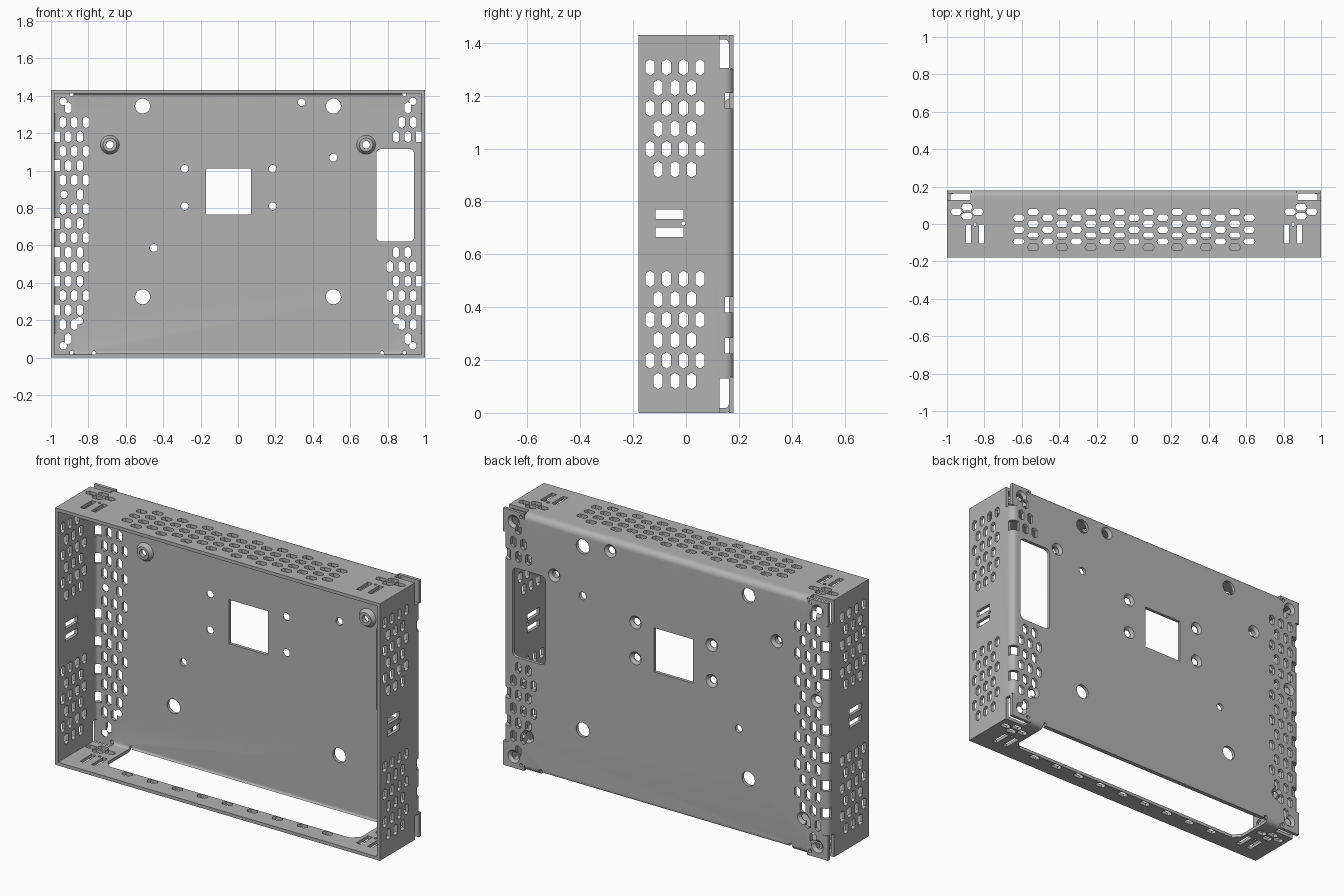
import bpy, bmesh, math
from mathutils import Vector

if "Cube" in bpy.data.objects:
    bpy.data.objects.remove(bpy.data.objects["Cube"])

W, D, H, T = 1.0, 0.18, 1.43, 0.018      # half width, half depth, height, sheet thickness
P = 0.0772                               # vent row pitch

grey = bpy.data.materials.new("sheet_metal_grey")
grey.use_nodes = True
grey.diffuse_color = (0.45, 0.45, 0.45, 1)
grey.node_tree.nodes["Principled BSDF"].inputs["Base Color"].default_value = (0.45, 0.45, 0.45, 1)


def place(axis, u, v, w):
    return {"x": Vector((w, u, v)), "y": Vector((u, w, v)), "z": Vector((u, v, w))}[axis]


def prism(bm, axis, pts, lo, hi, end=None):
    """Extrude a 2D outline along an axis; end gives a different outline at hi."""
    a = [bm.verts.new(place(axis, u, v, lo)) for u, v in pts]
    b = [bm.verts.new(place(axis, u, v, hi)) for u, v in (end or pts)]
    faces = [bm.faces.new(a), bm.faces.new(b)]
    for i in range(len(a)):
        j = (i + 1) % len(a)
        faces.append(bm.faces.new((a[i], a[j], b[j], b[i])))
    bmesh.ops.recalc_face_normals(bm, faces=faces)


def rect(u0, u1, v0, v1):
    return [(u0, v0), (u1, v0), (u1, v1), (u0, v1)]


def circle(u, v, r, n=24):
    return [(u + r * math.cos(i * math.tau / n), v + r * math.sin(i * math.tau / n)) for i in range(n)]


def hexagon(u, v, flat=False):
    pts = [(0, .031), (-.017, .02), (-.017, -.02), (0, -.031), (.017, -.02), (.017, .02)]
    return [(u + b, v + a) if flat else (u + a, v + b) for a, b in pts]


def round_rect(u0, u1, v0, v1, r):
    pts = []
    for k, (u, v) in enumerate([(u1 - r, v1 - r), (u0 + r, v1 - r), (u0 + r, v0 + r), (u1 - r, v0 + r)]):
        for i in range(5):
            t = (k + i / 4) * math.pi / 2
            pts.append((u + r * math.cos(t), v + r * math.sin(t)))
    return pts


def make(name, bm):
    me = bpy.data.meshes.new(name)
    bm.to_mesh(me)
    bm.free()
    me.materials.append(grey)
    ob = bpy.data.objects.new(name, me)
    bpy.context.scene.collection.objects.link(ob)
    return ob


def combine(target, bm, operation="DIFFERENCE"):
    tool = make("helper", bm)
    tool.hide_render = True
    mod = target.modifiers.new("combine", "BOOLEAN")
    mod.operation, mod.object, mod.solver, mod.use_self = operation, tool, "EXACT", True
    bpy.context.view_layer.objects.active = target
    bpy.ops.object.modifier_apply(modifier=mod.name)
    bpy.data.objects.remove(tool)


def tray(inset, front, back, radius):
    """Box whose rear edges are rounded like a sheet metal bend."""
    bm = bmesh.new()
    prism(bm, "y", rect(-W + inset, W - inset, inset, H - inset), front, back)
    rear = [e for e in bm.edges if all(abs(v.co.y - back) < 1e-5 for v in e.verts)]
    bmesh.ops.bevel(bm, geom=rear, offset=radius, segments=5, profile=0.5, affect="EDGES")
    return bm


# Folded shell, open at the front
shell = make("enclosure_shell", tray(0, -D, D, 0.032))
combine(shell, tray(T, -D - .1, D - T, 0.016))

# Cut away the bends at the corners and the large opening in the floor
bm = bmesh.new()
for s in (-1, 1):
    for z0, z1 in ((-.1, .13), (1.305, 1.6)):
        prism(bm, "y", rect(*sorted((s * .875, s * 1.1)), z0, z1), .127, .3)
combine(shell, bm)
bm = bmesh.new()
prism(bm, "z", [(-.78, .3), (-.78, -.03), (-.74, -.072), (.74, -.072), (.78, -.03), (.78, .3)], -.1, .02)
combine(shell, bm)

# Flat corner tabs
bm = bmesh.new()
for s in (-1, 1):
    for z0, z1 in ((0, .135), (1.3, H)):
        prism(bm, "y", rect(*sorted((s * .87, s * W)), z0, z1), D - T, D)
combine(shell, bm, "UNION")

# Raised mounting dimples inside
bosses = [(-.685, 1.138), (.685, 1.138)]
bm = bmesh.new()
for u, v in bosses:
    prism(bm, "y", circle(u, v, .036, 32), .14, .17, circle(u, v, .056, 32))
combine(shell, bm, "UNION")

cut = bmesh.new()
# Back plate vents and notches through the side bends
for n in range(17):
    z = .1 + n * P
    for s in (-1, 1):
        if s > 0 and 7 <= n <= 13:
            continue
        xs = [.937, .875, .812] if n % 2 else [.908, .845]
        if n in (0, 16):
            xs = [.908]
        if n == 1 or (n == 15 and s > 0):
            xs = xs[:2]
        if n == 10:
            xs = [.845]
        for x in xs:
            prism(cut, "y", hexagon(s * x, z), .15, .2)
        if n % 2 == 0 and n not in (0, 10, 16) and not (s > 0 and n == 6):
            prism(cut, "y", rect(*sorted((s * .953, s * 1.05)), z - .029, z + .029), .147, .25)

# Back plate windows and plain holes
prism(cut, "y", rect(-.17, .07, .765, 1.01), .1, .3)
prism(cut, "y", round_rect(.74, .942, .62, 1.115, .025), .1, .3)
for s in (-1, 1):
    for z in (.325, 1.345):
        prism(cut, "y", circle(s * .51, z, .04), .1, .3)
for u, v in ((.51, 1.07), (-.45, .587)):
    prism(cut, "y", circle(u, v, .021), .1, .3)

# Side wall vents, strap slots and pin holes, cut through both sides
for base in (.121, .921):
    for i in range(6):
        ys = [-.136, -.073, -.01, .053] if i % 2 else [-.105, -.042, .021]
        for y in ys:
            prism(cut, "x", hexagon(y, base + i * P), -1.1, 1.1)
for z in (.683, .751):
    prism(cut, "x", rect(-.115, -.01, z - .018, z + .018), -1.1, 1.1)
prism(cut, "x", circle(-.01, .717, .008, 12), -1.1, 1.1)

# Top and floor vents, strap slots and pin holes
for lo, hi in ((-.05, .05), (H - .05, H + .05)):
    for r in range(7):
        if lo < 0 and r != 5:
            continue
        count = 9 if r % 2 else 8
        for i in range(count):
            prism(cut, "z", hexagon((i - (count - 1) / 2) * .154, .064 - r * .0315, True), lo, hi)
    for s in (-1, 1):
        for x in (.815, .885):
            prism(cut, "z", rect(s * x - .014, s * x + .014, -.105, -.003), lo, hi)
        prism(cut, "z", circle(s * .85, -.003, .008, 12), lo, hi)
        for x, y in ((.95, .066), (.835, .066), (.893, .09), (.893, .042)):
            prism(cut, "z", hexagon(s * x, y, True), lo, hi)
combine(shell, cut)

# Countersunk screw holes and small bend relief holes
sink = bmesh.new()
holes = [(.34, 1.365), (-.93, .872)] + bosses
holes += [(x, z) for x in (-.285, .185) for z in (.81, 1.01)]
holes += [(s * x, z) for s in (-1, 1) for x, z in ((.935, 1.37), (.935, .063), (.848, .197))]
for u, v in holes:
    prism(sink, "y", circle(u, v, .02), .1, .19)
    prism(sink, "y", circle(u, v, .02), .166, .182, circle(u, v, .038))
for s in (-1, 1):
    for x, z in ((.89, 1.408), (.89, .026), (.77, .026)):
        prism(sink, "y", circle(s * x, z, .01, 12), .15, .2)
combine(shell, sink)

# Smooth bends and hole walls, crisp sheet edges
bpy.ops.object.select_all(action="DESELECT")
shell.select_set(True)
bpy.context.view_layer.objects.active = shell
bpy.ops.object.shade_smooth_by_angle(angle=math.radians(25))
